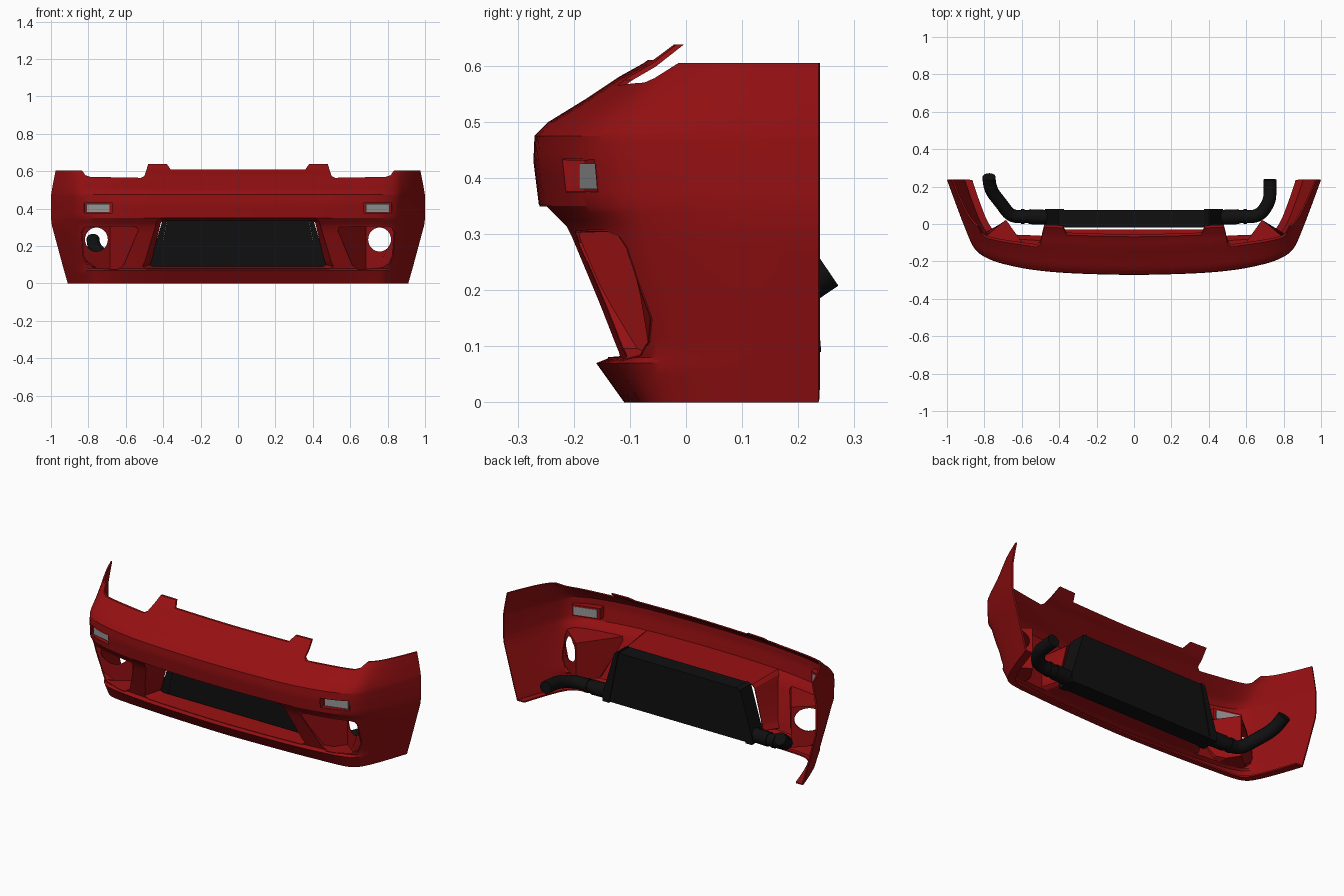
import bpy, bmesh, math
from mathutils import Vector
from mathutils.bvhtree import BVHTree

if "Cube" in bpy.data.objects:
    bpy.data.objects.remove(bpy.data.objects["Cube"])


def material(name, rgb):
    m = bpy.data.materials.new(name)
    m.diffuse_color = (*rgb, 1)
    m.use_nodes = True
    m.node_tree.nodes["Principled BSDF"].inputs["Base Color"].default_value = m.diffuse_color
    return m


RED = material("deep_red_paint", (0.30, 0.005, 0.006))
BLACK = material("black", (0.005, 0.005, 0.005))
GREY = material("lamp_grey", (0.30, 0.30, 0.30))


def make(name, bm, mat=None):
    me = bpy.data.meshes.new(name)
    bm.to_mesh(me)
    bm.free()
    ob = bpy.data.objects.new(name, me)
    bpy.context.collection.objects.link(ob)
    if mat:
        me.materials.append(mat)
    return ob


def activate(ob):
    bpy.ops.object.select_all(action='DESELECT')
    ob.select_set(True)
    bpy.context.view_layer.objects.active = ob


def smooth(ob, deg=28):
    activate(ob)
    bpy.ops.object.shade_smooth_by_angle(angle=math.radians(deg))


def solidify(ob, t, offset):
    mod = ob.modifiers.new("thickness", 'SOLIDIFY')
    mod.thickness, mod.offset = t, offset
    activate(ob)
    bpy.ops.object.modifier_apply(modifier=mod.name)


def cut(ob, cutter):
    cutter.hide_render = True
    mod = ob.modifiers.new("cut", 'BOOLEAN')
    mod.operation, mod.solver, mod.object = 'DIFFERENCE', 'EXACT', cutter
    activate(ob)
    bpy.ops.object.modifier_apply(modifier=mod.name)
    bpy.data.objects.remove(cutter)


def prism(name, pts, y0, y1, mat=None):
    """Outline in x,z extruded along y."""
    bm = bmesh.new()
    a = [bm.verts.new((x, y0, z)) for x, z in pts]
    b = [bm.verts.new((x, y1, z)) for x, z in pts]
    n = len(pts)
    bm.faces.new(a)
    bm.faces.new(b)
    for i in range(n):
        bm.faces.new((a[i], a[(i + 1) % n], b[(i + 1) % n], b[i]))
    bmesh.ops.recalc_face_normals(bm, faces=bm.faces)
    return make(name, bm, mat)


def resample(pts, k=6):
    out = []
    for p, q in zip(pts, pts[1:] + pts[:1]):
        out += [(p[0] + (q[0] - p[0]) * i / k, p[1] + (q[1] - p[1]) * i / k) for i in range(k)]
    return out


def flip(pts, s):
    return [(x * s, z) for x, z in pts]


# bumper skin: plan curve (x, y, sweep weight) swept up a front profile (z, y, width)
PLAN = [(-.3, -.265, 1), (0, -.272, 1), (.3, -.265, 1), (.5, -.25, .97), (.65, -.225, .9),
        (.77, -.19, .78), (.85, -.135, .6), (.9, -.03, .3), (.95, .1, .1), (1, .236, 0), (1.05, .37, 0)]
PROFILE = [(0, -.11, .91), (.07, -.16, .93), (.08, -.135, .933), (.18, -.173, .96), (.31, -.225, .995),
           (.35, -.262, 1), (.43, -.272, 1), (.475, -.27, .999), (.50, -.245, .995),
           (.54, -.18, .988), (.58, -.12, .98), (.605, -.075, .975), (.645, -.022, .965)]


def catmull(p0, p1, p2, p3, t):
    a, b, c, d = map(Vector, (p0, p1, p2, p3))
    return 0.5 * (2 * b + (c - a) * t + (2 * a - 5 * b + 4 * c - d) * t * t + (3 * b - a - 3 * c + d) * t ** 3)


half = [catmull(*PLAN[i:i + 4], k / 5) for i in range(len(PLAN) - 3) for k in range(5)]
half.append(Vector(PLAN[-2]))
cols = [Vector((-p.x, p.y, p.z)) for p in reversed(half[1:])] + half
levels = []
for p, q in zip(PROFILE, PROFILE[1:]):
    n = 3 if q[0] - p[0] > .02 else 1
    levels += [Vector(p).lerp(Vector(q), i / n) for i in range(n)]
levels.append(Vector(PROFILE[-1]))

bm = bmesh.new()
rows = []
for L in levels:
    low = 1 + 0.5 * min(1, max(0, (.35 - L.x) / .1))
    rows.append([bm.verts.new((c.x * L.z, c.y + c.z ** low * (L.y + .272), L.x)) for c in cols])
# inward flange along the bottom
rows.insert(0, [bm.verts.new((v.co.x * .95, v.co.y + .03 * c.z, 0)) for v, c in zip(rows[0], cols)])
for r, q in zip(rows, rows[1:]):
    for i in range(len(cols) - 1):
        bm.faces.new((r[i], r[i + 1], q[i + 1], q[i]))
tree = BVHTree.FromBMesh(bm)
bumper = make("bumper_skin", bm, RED)
solidify(bumper, .008, -1)


def surf(x, z):
    hit = tree.ray_cast(Vector((x, -1, z)), Vector((0, 1, 0)))[0]
    return hit.y if hit else 0


def liner(name, outer, inner, yfun, cap=False, split=None):
    """Recess walls from the skin back to an inner outline, with an optional back wall."""
    bm = bmesh.new()
    a = [bm.verts.new((x, surf(x, z) + .001, z)) for x, z in outer]
    b = [bm.verts.new((x, max(yfun(abs(x)), surf(x, z) + .006), z)) for x, z in inner]
    n = len(a)
    for i in range(n):
        bm.faces.new((a[i], a[(i + 1) % n], b[(i + 1) % n], b[i]))
    if split:
        i, j = [k for k, p in enumerate(inner) if abs(abs(p[0]) - split) < 1e-4][:2]
        bm.faces.new(b[i:j + 1])
        bm.faces.new(b[j:] + b[:i + 1])
    elif cap:
        bm.faces.new(b)
    bmesh.ops.recalc_face_normals(bm, faces=bm.faces)
    ob = make(name, bm, RED)
    solidify(ob, .005, 0)
    return ob


# top edge with raised tabs and headlamp notches
edge = [(1.2, .605), (.835, .605), (.815, .578), (.79, .57), (.52, .565), (.50, .575),
        (.48, .638), (.38, .638), (.36, .61)]
cut(bumper, prism("top_cutter", edge + flip(edge[::-1], -1) + [(-1.2, .8), (1.2, .8)], -.6, .6))

# central mouth
mo = [(.415, .352), (.435, .335), (.50, .12), (.515, .09), (.49, .078)]
mi = [(.40, .340), (.415, .325), (.465, .12), (.475, .098), (.455, .088)]
mouth = resample(mo + flip(mo[::-1], -1), 10)
cut(bumper, prism("mouth_cutter", mouth, -.5, 0))
smooth(liner("mouth_duct", mouth, resample(mi + flip(mi[::-1], -1), 10), lambda x: -.03))

# fog lamp recesses and turn signals on both sides
FOG = [(.54, .305), (.685, .307), (.80, .307), (.826, .30), (.836, .275), (.828, .15), (.81, .108),
       (.775, .083), (.685, .076), (.64, .076), (.61, .095), (.53, .285)]
SIGNAL = [(.672, .374), (.82, .374), (.82, .434), (.672, .434)]
fog_y = lambda x: -.2 + (x - .53) * 1.42 if x < .685 else .02 - (x - .685) * .83
lamp_y = lambda x: -.187 + (x - .685) * .28

for s, side in ((1, "right"), (-1, "left")):
    fog = flip(resample(FOG, 5), s)
    cut(bumper, prism("fog_cutter", fog, -.5, .02))
    recess = liner(side + "_fog_recess", fog, fog, fog_y, split=.685)
    circle = [(s * (.757 + .061 * math.cos(a)), .235 + .064 * math.sin(a))
              for a in [i * math.tau / 32 for i in range(32)]]
    cut(recess, prism("hole_cutter", circle, -.12, .3))
    smooth(recess)
    sig = flip(resample(SIGNAL, 5), s)
    cut(bumper, prism("signal_cutter", sig, -.5, -.1))
    liner(side + "_signal_recess", sig, sig, lambda x: lamp_y(x) + .012, cap=True)
    lamp = prism(side + "_signal_lamp", flip([(.685, .38), (.81, .38), (.81, .426), (.685, .426)], s),
                 0, .02, GREY)
    for v in lamp.data.vertices:
        v.co.y += lamp_y(abs(v.co.x)) - .004
smooth(bumper)

# intercooler core with slanted end tanks
prism("intercooler_core", [(-.375, .355), (.375, .355), (.435, .06), (-.435, .06)], -.018, .075, BLACK)
for s, side in ((1, "right"), (-1, "left")):
    prism(side + "_end_tank", flip([(.375, .36), (.40, .35), (.475, .10), (.475, .055), (.435, .055)], s),
          -.02, .08, BLACK)


# pipes
def pipe(name, pts, r):
    cu = bpy.data.curves.new(name, 'CURVE')
    cu.dimensions, cu.bevel_depth, cu.bevel_resolution = '3D', r, 5
    cu.use_fill_caps = True
    sp = cu.splines.new('NURBS')
    sp.points.add(len(pts) - 1)
    for p, c in zip(sp.points, pts):
        p.co = (*c, 1)
    sp.order_u, sp.use_endpoint_u, sp.resolution_u = min(3, len(pts)), True, 6
    ob = bpy.data.objects.new(name, cu)
    bpy.context.collection.objects.link(ob)
    cu.materials.append(BLACK)
    activate(ob)
    bpy.ops.object.convert(target='MESH')
    smooth(bpy.context.object, 40)


pipe("right_pipe", [(.45, .035, .095), (.58, .04, .095), (.67, .04, .10), (.725, .12, .115),
                    (.727, .18, .12), (.727, .238, .125)], .035)
pipe("left_pipe", [(-.45, .035, .095), (-.58, .04, .095), (-.66, .04, .10), (-.71, .11, .14),
                   (-.775, .19, .195), (-.775, .252, .237)], .035)
for s, side in ((1, "right"), (-1, "left")):
    pipe(side + "_coupling", [(s * .46, .035, .095), (s * .52, .038, .095), (s * .56, .039, .095)], .04)
    pipe(side + "_clamp", [(s * .585, .04, .096), (s * .595, .04, .096), (s * .605, .04, .096)], .039)
